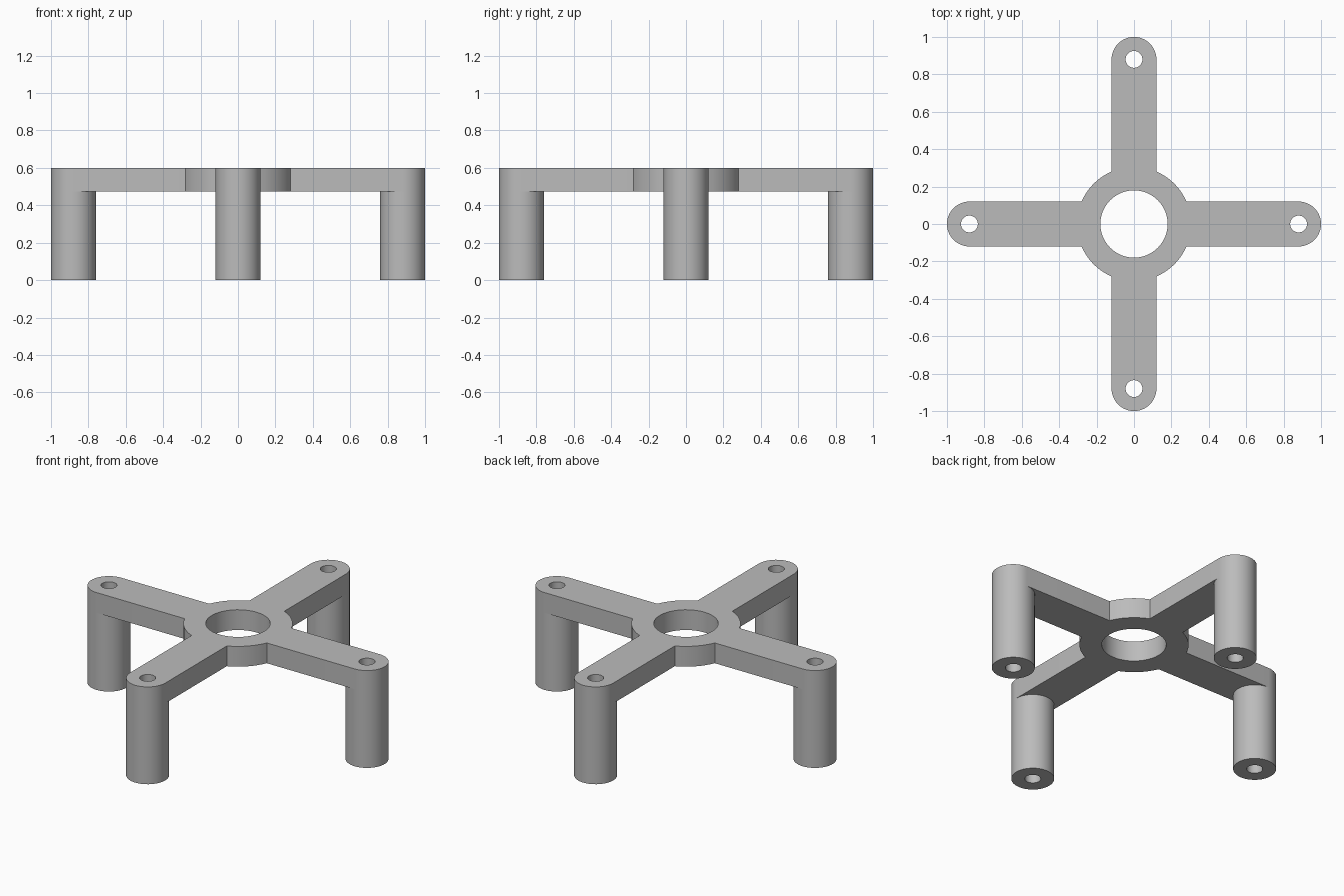
import bpy, bmesh
from math import sin, cos, pi, asin, sqrt, radians
from mathutils import Matrix, Vector

if "Cube" in bpy.data.objects:
    bpy.data.objects.remove(bpy.data.objects["Cube"])

TOP, UNDER = 0.60, 0.475          # plate heights
HUB_R, HUB_HOLE = 0.305, 0.18
LEG_R, BORE_R, REACH = 0.12, 0.045, 0.88
SEG = 48

grey = bpy.data.materials.new("grey_plastic")
grey.use_nodes = True
colour = (0.5, 0.5, 0.5, 1)
grey.diffuse_color = colour
grey.node_tree.nodes["Principled BSDF"].inputs["Base Color"].default_value = colour


def arc(r, start, end, n, centre=0.0):
    return [Vector((centre + r * cos(start + (end - start) * i / n),
                    r * sin(start + (end - start) * i / n), 0)) for i in range(n + 1)]


def circle(r, centre=0.0):
    return arc(r, 0, 2 * pi, SEG, centre)[:-1]


def turned(points, k):
    return [Matrix.Rotation(k * pi / 2, 3, 'Z') @ p for p in points]


def outline(bulge):
    """Cross outline; arm tips round outwards (1) or scooped inwards (-1)."""
    a = asin(LEG_R / HUB_R)
    tip = arc(LEG_R, -pi / 2, pi / 2, SEG // 2, REACH)
    for p in tip:
        p.x = REACH + bulge * (p.x - REACH)
    quarter = tip + arc(HUB_R, a, pi / 2 - a, 8)
    return [p for k in range(4) for p in turned(quarter, k)]


def ring(bm, points, z):
    return [bm.verts.new((p.x, p.y, z)) for p in points]


def wall(bm, points, z0, z1):
    low, high = ring(bm, points, z0), ring(bm, points, z1)
    for i in range(len(low)):
        bm.faces.new((low[i - 1], low[i], high[i], high[i - 1]))


def cap(bm, loops, z, up):
    """Flat face bounded by an outer loop and holes."""
    edges = []
    for points in loops:
        vs = ring(bm, points, z)
        edges += [bm.edges.new((vs[i - 1], vs[i])) for i in range(len(vs))]
    made = bmesh.ops.triangle_fill(bm, use_beauty=True, edges=edges,
                                   normal=(0, 0, 1 if up else -1))
    faces = [g for g in made["geom"] if isinstance(g, bmesh.types.BMFace)]
    bmesh.ops.dissolve_limit(bm, angle_limit=0.01, verts=[],
                             edges=list({e for f in faces for e in f.edges if len(e.link_faces) == 2}))


def finish(bm, name):
    bmesh.ops.remove_doubles(bm, verts=bm.verts, dist=0.0001)
    bmesh.ops.recalc_face_normals(bm, faces=bm.faces)
    mesh = bpy.data.meshes.new(name)
    bm.to_mesh(mesh)
    bm.free()
    mesh.materials.append(grey)
    ob = bpy.data.objects.new(name, mesh)
    bpy.context.collection.objects.link(ob)
    bpy.ops.object.select_all(action='DESELECT')
    ob.select_set(True)
    bpy.context.view_layer.objects.active = ob
    bpy.ops.object.shade_smooth_by_angle(angle=radians(30))
    return ob


# Cross plate with central hub and screw holes
bores = [turned(circle(BORE_R, REACH), k) for k in range(4)]
bm = bmesh.new()
cap(bm, [outline(1), circle(HUB_HOLE)] + bores, TOP, True)
cap(bm, [outline(-1), circle(HUB_HOLE)], UNDER, False)
for loop in [outline(1), circle(HUB_HOLE)] + bores:
    wall(bm, loop, UNDER, TOP)
finish(bm, "cross_plate")

# Hollow legs under the arm tips
for k, side in enumerate(("left", "back", "right", "front")):
    bm = bmesh.new()
    outer = turned(circle(LEG_R, REACH), k)
    wall(bm, outer, 0, UNDER)
    wall(bm, bores[k], 0, UNDER)
    cap(bm, [outer, bores[k]], 0, False)
    finish(bm, side + "_leg")
